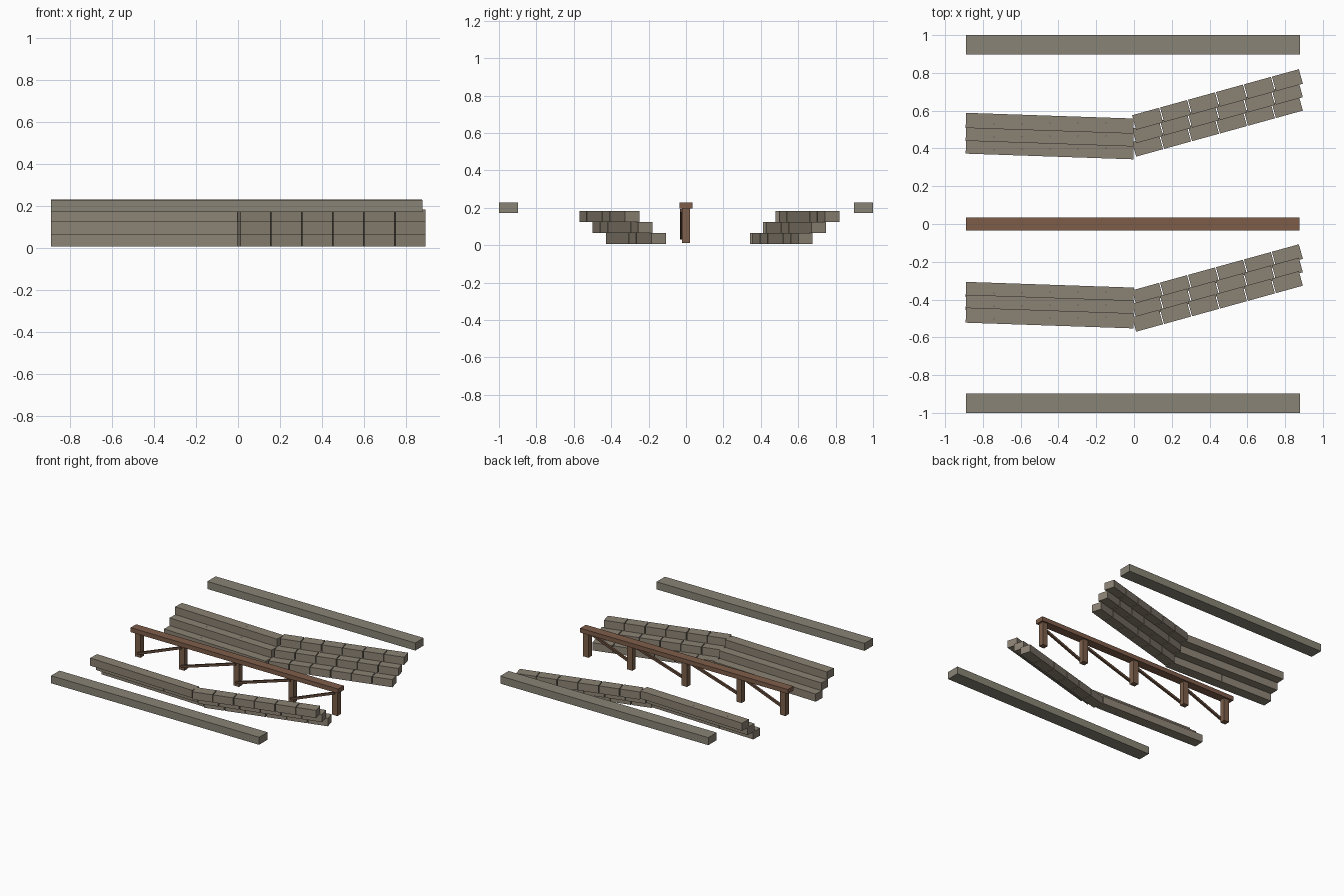
import bpy, bmesh, math
from mathutils import Matrix, Vector

cube = bpy.data.objects.get("Cube")
if cube:
    bpy.data.objects.remove(cube, do_unlink=True)


def material(name, rgb):
    m = bpy.data.materials.new(name)
    m.use_nodes = True
    m.diffuse_color = (*rgb, 1)
    m.node_tree.nodes["Principled BSDF"].inputs["Base Color"].default_value = (*rgb, 1)
    return m


TERRACE = material("warm_stone", (0.26, 0.225, 0.175))
WALL = material("grey_stone", (0.25, 0.23, 0.18))
BEAM = material("brown_wood", (0.21, 0.11, 0.068))
POST = material("post_wood", (0.20, 0.115, 0.07))
BRACE = material("dark_wood", (0.13, 0.07, 0.042))


def add_box(bm, center, size, rot=Matrix()):
    m = Matrix.Translation(Vector(center)) @ rot @ Matrix.Diagonal((*size, 1))
    bmesh.ops.create_cube(bm, size=1, matrix=m)


def finish(bm, name, mat):
    mesh = bpy.data.meshes.new(name)
    bm.to_mesh(mesh)
    bm.free()
    mesh.materials.append(mat)
    bpy.context.collection.objects.link(bpy.data.objects.new(name, mesh))


# Stepped stone banks: three rows each, bending at the middle
PITCH, ROW_H, DEPTH = 0.148, 0.059, 0.08


def bank_row(name, left_y, right_y, z):
    bm = bmesh.new()
    for start_x, start_y, slope in ((-0.816, left_y, -0.034), (0.072, right_y, 0.276)):
        rot = Matrix.Rotation(math.atan(slope), 4, 'Z')
        for i in range(6):
            dx = i * PITCH
            add_box(bm, (start_x + dx, start_y + dx * slope, z), (PITCH, DEPTH, ROW_H), rot)
    finish(bm, name, TERRACE)


for side, left_y, right_y, out in (("front", -0.349, -0.37, -1), ("back", 0.41, 0.415, 1)):
    for k, level in enumerate(("lower", "middle", "upper")):
        bank_row(f"{side}_bank_{level}_row", left_y + out * 0.068 * k,
                 right_y + out * 0.071 * k, 0.005 + ROW_H * (k + 0.5))

# Outer walls: two staggered courses of long stones
X0, X1, COUNT = -0.89, 0.88, 11
stone = (X1 - X0) / COUNT
for side, y in (("front", -0.949), ("back", 0.949)):
    bm = bmesh.new()
    lower = [X0 + stone * i for i in range(COUNT + 1)]
    upper = [X0] + [x + stone / 2 for x in lower[:-1]] + [X1]
    for joints, z in ((lower, 0.185), (upper, 0.214)):
        for a, b in zip(joints, joints[1:]):
            add_box(bm, ((a + b) / 2, y, z), (b - a, 0.102, 0.029))
    finish(bm, f"{side}_wall", WALL)

# Timber trestle: beam, posts and diagonal braces
bm = bmesh.new()
add_box(bm, (-0.007, 0, 0.212), (1.766, 0.068, 0.034))
finish(bm, "trestle_beam", BEAM)

posts = (-0.838, -0.465, 0, 0.465, 0.838)
bm = bmesh.new()
for x in posts:
    add_box(bm, (x, 0, 0.104), (0.045, 0.042, 0.184))
finish(bm, "trestle_posts", POST)

bm = bmesh.new()
for a, b in zip(posts, posts[1:]):
    low, high = Vector((a, -0.024, 0.04)), Vector((b, -0.024, 0.185))
    d = high - low
    add_box(bm, (low + high) / 2, (d.length, 0.016, 0.018),
            Matrix.Rotation(-math.atan2(d.z, d.x), 4, 'Y'))
finish(bm, "trestle_braces", BRACE)
